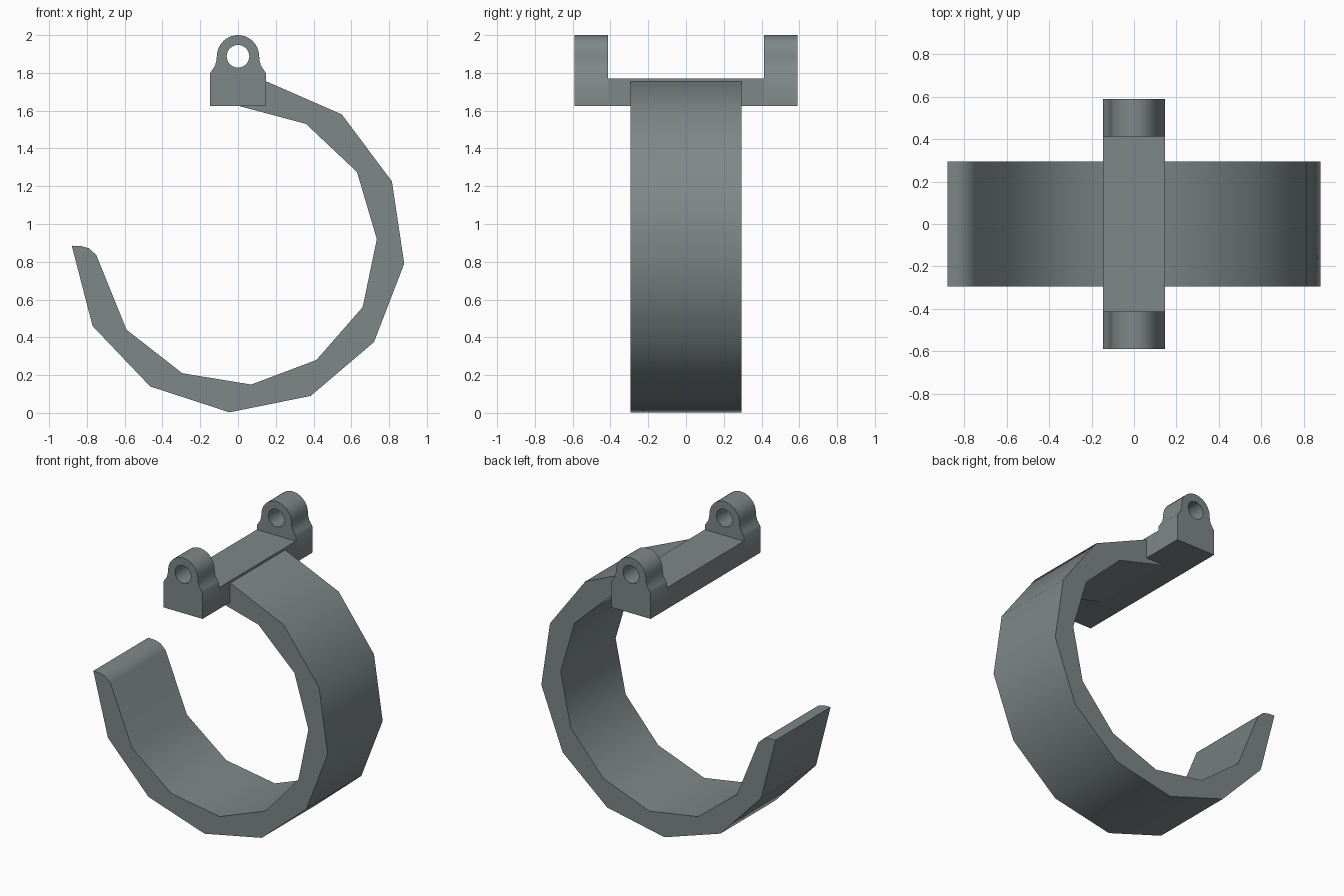
import bpy, bmesh, math

if "Cube" in bpy.data.objects:
    bpy.data.objects.remove(bpy.data.objects["Cube"])

grey = bpy.data.materials.new("slate_grey")
grey.diffuse_color = (0.21, 0.245, 0.245, 1)
grey.use_nodes = True
grey.node_tree.nodes["Principled BSDF"].inputs["Base Color"].default_value = grey.diffuse_color


def extrude_profile(name, loops, y0, y1, angle):
    """Fill x-z loops (outline plus optional holes) and extrude along y."""
    bm = bmesh.new()
    edges = []
    for pts in loops:
        vs = [bm.verts.new((x, y0, z)) for x, z in pts]
        edges += [bm.edges.new((vs[i - 1], vs[i])) for i in range(len(vs))]
    bmesh.ops.triangle_fill(bm, use_beauty=True, edges=edges)
    ext = bmesh.ops.extrude_face_region(bm, geom=bm.faces[:])
    moved = [g for g in ext["geom"] if isinstance(g, bmesh.types.BMVert)]
    bmesh.ops.translate(bm, verts=moved, vec=(0, y1 - y0, 0))
    bmesh.ops.recalc_face_normals(bm, faces=bm.faces[:])
    me = bpy.data.meshes.new(name)
    bm.to_mesh(me)
    bm.free()
    me.materials.append(grey)
    ob = bpy.data.objects.new(name, me)
    bpy.context.collection.objects.link(ob)
    bpy.ops.object.select_all(action="DESELECT")
    ob.select_set(True)
    bpy.context.view_layer.objects.active = ob
    bpy.ops.object.shade_smooth_by_angle(angle=math.radians(angle))
    return ob


# Curved hook band: outer edge, rounded tip, inner edge
outer = [(0.02, 1.75), (0.15, 1.755), (0.55, 1.58), (0.815, 1.225), (0.88, 0.79),
         (0.72, 0.375), (0.385, 0.09), (-0.045, 0.003), (-0.465, 0.14),
         (-0.77, 0.46), (-0.88, 0.885)]
tip = [(-0.83, 0.883), (-0.79, 0.872), (-0.75, 0.835)]
inner = [(-0.59, 0.44), (-0.295, 0.21), (0.07, 0.15), (0.415, 0.28), (0.66, 0.56),
         (0.735, 0.92), (0.63, 1.275), (0.36, 1.53), (0.0, 1.626)]
extrude_profile("hook_band", [outer + tip + inner], -0.295, 0.295, 40)

# Cross bar at the top of the hook
W, BASE = 0.147, 1.625
extrude_profile("cross_bar", [[(-W, BASE), (W, BASE), (W, 1.77), (-W, 1.77)]],
                -0.412, 0.412, 30)

# Pierced lugs at both ends of the bar
CZ = 1.888
arc = [(0.112 * math.cos(math.radians(a)), CZ + 0.112 * math.sin(math.radians(a)))
       for a in range(0, 181, 12)]
side = [(W, 1.80), (0.137, 1.815), (0.122, 1.838), (0.115, 1.86)]
outline = ([(-W, BASE), (W, BASE)] + side + arc
           + [(-x, z) for x, z in reversed(side)])
hole = [(0.06 * math.cos(math.tau * i / 24), CZ + 0.06 * math.sin(math.tau * i / 24))
        for i in range(24)]
for label, s in (("front", -1), ("back", 1)):
    y0, y1 = sorted((s * 0.412, s * 0.59))
    extrude_profile(label + "_lug", [outline, hole], y0, y1, 35)
